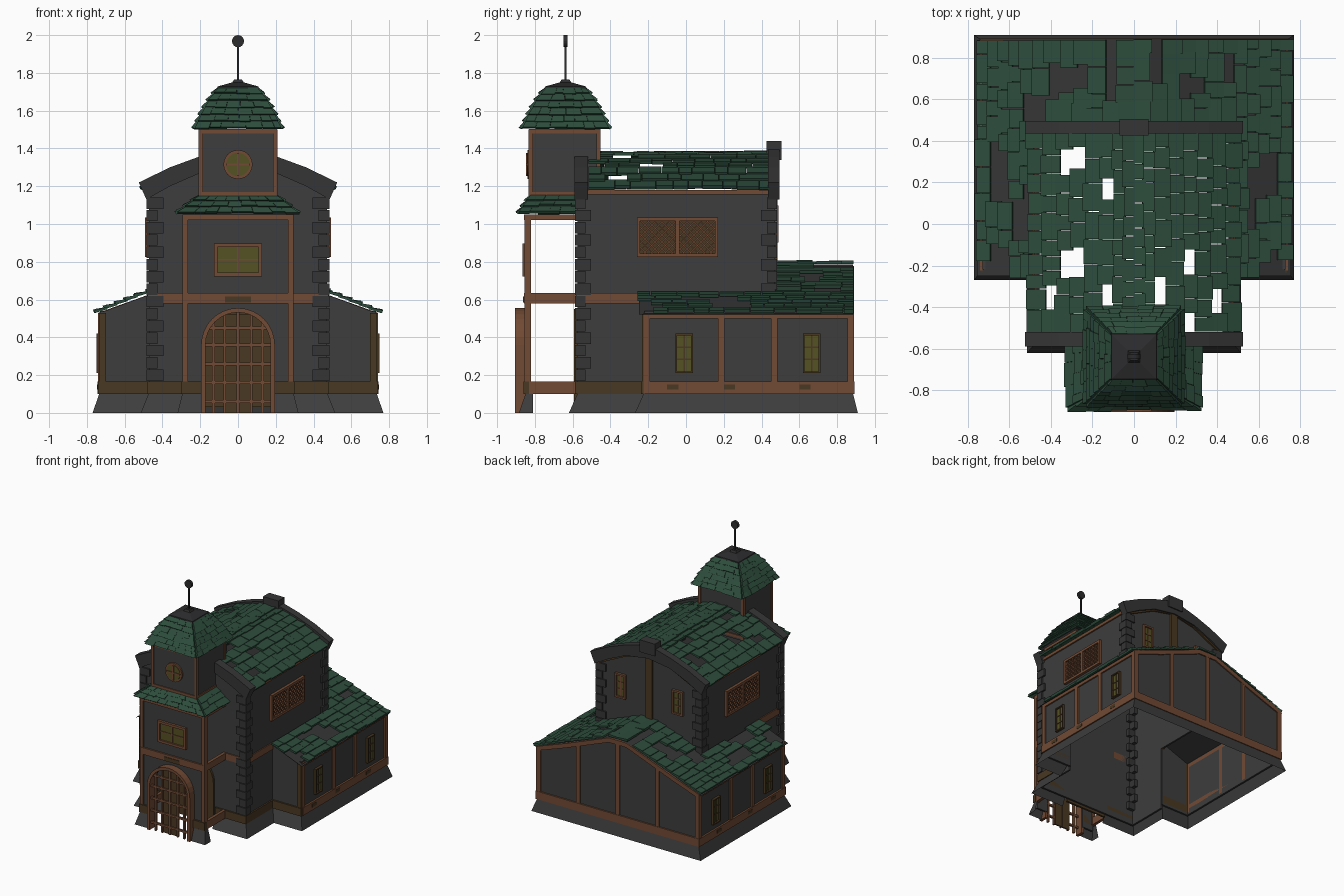
import bpy, math, random
from mathutils import Vector

if "Cube" in bpy.data.objects:
    bpy.data.objects.remove(bpy.data.objects["Cube"])

random.seed(4)

def material(name, r, g, b):
    m = bpy.data.materials.new(name)
    m.diffuse_color = (r, g, b, 1)
    m.use_nodes = True
    m.node_tree.nodes["Principled BSDF"].inputs["Base Color"].default_value = m.diffuse_color
    return m

WALL = material("grey_plaster", 0.047, 0.047, 0.047)
STONE = material("dark_stone", 0.036, 0.036, 0.036)
GREEN = material("green_tile", 0.026, 0.073, 0.045)
TIMBER = material("timber", 0.165, 0.068, 0.034)
DARK = material("dark_timber", 0.068, 0.040, 0.016)
GLASS = material("yellow_glass", 0.090, 0.082, 0.018)
METAL = material("black_metal", 0.025, 0.025, 0.027)

def mesh(name, mat, verts, faces, mirror=False):
    verts, faces = [tuple(v) for v in verts], [tuple(f) for f in faces]
    if mirror:
        n = len(verts)
        faces += [tuple(i + n for i in reversed(f)) for f in faces]
        verts += [(-x, y, z) for x, y, z in verts]
    me = bpy.data.meshes.new(name)
    me.from_pydata(verts, [], faces)
    me.materials.append(mat)
    ob = bpy.data.objects.new(name, me)
    bpy.context.collection.objects.link(ob)
    return ob

BOX = [(0, 1, 3, 2), (4, 6, 7, 5), (0, 4, 5, 1), (2, 3, 7, 6), (0, 2, 6, 4), (1, 5, 7, 3)]

def boxes(name, mat, items, mirror=False):
    """Items are x0, x1, y0, y1, z0, z1."""
    vs, fs = [], []
    for b in items:
        n = len(vs)
        vs += [(x, y, z) for x in b[:2] for y in b[2:4] for z in b[4:]]
        fs += [[i + n for i in f] for f in BOX]
    return mesh(name, mat, vs, fs, mirror)

def prism(name, mat, pts, y0, y1, mirror=False):
    """Outline in x, z extruded along y."""
    n = len(pts)
    vs = [(x, y0, z) for x, z in pts] + [(x, y1, z) for x, z in pts]
    fs = [tuple(range(n)), tuple(reversed(range(n, 2 * n)))]
    fs += [(i, i + n, (i + 1) % n + n, (i + 1) % n) for i in range(n)]
    return mesh(name, mat, vs, fs, mirror)

def loft(name, mat, rings, cy):
    """Square rings (half size, z) stacked around x = 0, y = cy."""
    vs = [(sx * h, cy + sy * h, z) for h, z in rings for sx, sy in ((-1, -1), (1, -1), (1, 1), (-1, 1))]
    fs = [(k * 4 + i, k * 4 + (i + 1) % 4, k * 4 + 4 + (i + 1) % 4, k * 4 + 4 + i)
          for k in range(len(rings) - 1) for i in range(4)]
    return mesh(name, mat, vs, fs + [tuple(range(len(vs) - 4, len(vs)))])

def on(face, p, u0, u1, z0, z1, d0, d1):
    """Box lying on a front, back or right wall plane p, from depth d0 to d1 outward."""
    if face == "front":
        return (u0, u1, p - d1, p - d0, z0, z1)
    if face == "back":
        return (u0, u1, p + d0, p + d1, z0, z1)
    return (p + d0, p + d1, u0, u1, z0, z1)

def window(name, face, p, u, z, w, h, t, frame, nu=2, nz=2, mirror=False):
    """Pane with a frame and glazing bars, half sizes w and h."""
    boxes(name + "_glass", GLASS, [on(face, p, u - w, u + w, z - h, z + h, 0, .006)], mirror)
    bars = [on(face, p, u - w - t, u + w + t, z + s * (h + t / 2) - t / 2, z + s * (h + t / 2) + t / 2, 0, .02) for s in (-1, 1)]
    bars += [on(face, p, u + s * (w + t / 2) - t / 2, u + s * (w + t / 2) + t / 2, z - h, z + h, 0, .02) for s in (-1, 1)]
    bars += [on(face, p, u - w + 2 * w * i / nu - .004, u - w + 2 * w * i / nu + .004, z - h, z + h, 0, .012) for i in range(1, nu)]
    bars += [on(face, p, u - w, u + w, z - h + 2 * h * i / nz - .004, z - h + 2 * h * i / nz + .004, 0, .011) for i in range(1, nz)]
    boxes(name + "_frame", frame, bars, mirror)

def shingles(name, quads, width, holes=()):
    """Each quad is bottom left, bottom right, top right, top left, rows."""
    vs, fs = [], []
    for bl, br, tr, tl, rows in quads:
        bl, br, tr, tl = map(Vector, (bl, br, tr, tl))
        n = (br - bl).cross(tl - bl).normalized()
        P = lambda s, t: bl.lerp(br, s).lerp(tl.lerp(tr, s), t)
        for r in range(rows):
            s, span = 0, width / max((br - bl).length, .01)
            while s < 1:
                e = s + span * random.uniform(.6, 1.3)
                e = 1 if e > 1 - span * .4 else e
                t0 = (r + random.uniform(-.14, .08)) / rows
                t1 = min((r + 1.2) / rows, 1.03)
                c, lift = P((s + e) / 2, (r + .5) / rows), random.uniform(.014, .022)
                if not any(abs(c.x - x) < a and abs(c.y - y) < b for x, y, a, b in holes):
                    k = len(vs)
                    g = s + .003
                    vs += [P(q, t) + n * d for q in (g, e) for t, lo, hi in ((t0, 0, lift), (t1, -.006, .006)) for d in (lo, hi)]
                    fs += [[i + k for i in f] for f in BOX]
                s = e
    return mesh(name, GREEN, vs, fs)

def slopes(profile, y0, y1, rows):
    """Roof quads on both sides of x = 0 down a list of (x, z) points."""
    out = []
    for (xa, za), (xb, zb) in zip(profile, profile[1:]):
        r = max(1, round(rows * (xa - xb)))
        out.append(((xa, y0, za), (xa, y1, za), (xb, y1, zb), (xb, y0, zb), r))
        out.append(((-xa, y1, za), (-xa, y0, za), (-xb, y0, zb), (-xb, y1, zb), r))
    return out

def hip(rings, rows, sides):
    """Hip roof quads between rectangles (x0, x1, y0, y1, z)."""
    c = lambda r: [(r[0], r[2], r[4]), (r[1], r[2], r[4]), (r[1], r[3], r[4]), (r[0], r[3], r[4])]
    return [(c(a)[i], c(a)[(i + 1) % 4], c(b)[(i + 1) % 4], c(b)[i], rows)
            for a, b in zip(rings, rings[1:]) for i in sides]

def both(pts):
    """Close a right-half outline by mirroring it."""
    return pts + [(-x, z) for x, z in reversed(pts) if x > 0]

# Flared stone plinth
def plinth(name, top, bottom):
    n = len(top)
    mesh(name, WALL, [(x, y, .1) for x, y in top] + [(x, y, 0) for x, y in bottom],
         [(i + n, i + n + 1, i + 1, i) for i in range(n - 1)], True)
plinth("house_plinth", [(.2, -.575), (.475, -.575), (.475, -.225), (.735, -.225), (.735, .885), (0, .885)],
       [(.2, -.62), (.515, -.62), (.515, -.27), (.77, -.27), (.77, .91), (0, .91)])
plinth("porch_plinth", [(.19, -.85), (.295, -.85), (.295, -.81)], [(.19, -.885), (.32, -.885), (.32, -.81)])

# Main hall walls
gable = [(.47, 1.16), (.36, 1.25), (.2, 1.32), (0, 1.37)]
prism("hall_front_wall", WALL, both([(.47, .05)] + gable), -.575, -.56)
prism("hall_back_wall", WALL, both([(.47, .6)] + gable), .455, .47)
boxes("hall_side_walls", WALL, [(.455, .47, -.57, -.22, .05, 1.18), (.455, .47, -.22, .47, .58, 1.18)], True)
cap = [(.485, 1.13), (.525, 1.22), (.36, 1.30), (.21, 1.355), (.065, 1.395), (.065, 1.44), (0, 1.44)]
under = [(0, 1.3), (.2, 1.27), (.36, 1.2)]
for nm, y0, y1 in (("front_parapet", -.59, -.52), ("back_parapet", .435, .495)):
    prism(nm, STONE, cap + under, y0, y1, True)
boxes("parapet_keystone", STONE, [(-.07, .07, .425, .505, 1.34, 1.44)])

# Corner quoins
quoins = []
for i in range(15):
    z, a, b = .17 + i * .065, (.09, .06)[i % 2], (.055, .085)[i % 2]
    quoins.append((.485 - a, .485, -.588, -.588 + b, z, z + .06))
    if z > .62:
        quoins.append((.485 - a, .485, .483 - b, .483, z, z + .06))
boxes("quoins", STONE, quoins, True)

# Hall timber bands and gable framing
boxes("hall_band", TIMBER, [(.27, .478, -.583, -.56, .58, .635), (.46, .478, -.58, -.2, .58, .635), (.46, .482, -.52, .44, 1.155, 1.18)], True)
boxes("hall_base_band", DARK, [(.2, .482, -.587, -.56, .1, .165), (.46, .482, -.587, -.22, .1, .165)], True)
boxes("back_gable_post", DARK, [(-.03, .03, .46, .485, .75, 1.36)])
prism("back_gable_rafters", DARK, [(.47, 1.13), (.47, 1.17), (.2, 1.3), (0, 1.34), (0, 1.3), (.2, 1.26)], .46, .482, True)
window("back_gable_window", "back", .47, .26, 1.0, .035, .085, .014, TIMBER, 2, 3, True)

# Diamond lattice casements on the hall sides
boxes("lattice_backing", DARK, [(.47, .474, -.25, .16, .835, 1.025)], True)
boxes("lattice_frame", TIMBER, [on("right", .47, a, b, c, d, 0, .022) for a, b, c, d in
      ((-.26, .17, .825, .845), (-.26, .17, 1.015, 1.035), (-.26, -.243, .84, 1.02), (.153, .17, .84, 1.02), (-.055, -.035, .84, 1.02))], True)
vs, fs = [], []
for u0 in (-.245, -.04):
    for sgn in (1, -1):
        for i in range(1, 11):
            k = -.2 + i * .036
            lo, hi = max(0, -k), min(.2, .175 - k)
            if hi - lo < .02:
                continue
            n = len(vs)
            for d in (.474, .484):
                for q, e in ((lo, -.005), (hi, -.005), (hi, .005), (lo, .005)):
                    vs.append((d, u0 + (q if sgn > 0 else .2 - q), .842 + q + k + e))
            fs += [[n + j for j in f] for f in ((0, 1, 2, 3), (7, 6, 5, 4), (0, 4, 5, 1), (3, 2, 6, 7))]
mesh("lattice_slats", TIMBER, vs, fs, True)

# Low wing wrapped around the back
boxes("wing_side_walls", WALL, [(.715, .73, -.22, .88, .08, .54)], True)
prism("wing_front_walls", WALL, [(.46, .08), (.73, .08), (.73, .53), (.46, .63)], -.225, -.21, True)
prism("wing_back_wall", WALL, both([(.73, .08), (.73, .53), (.47, .625), (.08, .775)]), .865, .88)
posts = [(.715, .742, y, y + .035, .1, .53) for y in (-.225, .17, .45, .855)]
boxes("wing_side_frame", TIMBER, posts + [(.715, .745, -.22, .892, .1, .165), (.715, .742, -.22, .88, .5, .53)], True)
boxes("wing_front_frame", DARK, [(.7, .735, -.234, -.21, .1, .53), (.47, .742, -.238, -.21, .1, .165)], True)
boxes("wing_back_frame", TIMBER, [(-.74, .74, .87, .892, .1, .165), (-.018, .018, .87, .889, .16, .77)] +
      [(s * x - .017, s * x + .017, .87, .889, .16, h) for s in (-1, 1) for x, h in ((.72, .53), (.36, .66))])
prism("wing_rafters", TIMBER, [(.74, .495), (.74, .53), (.47, .627), (.08, .777), (0, .777), (0, .74), (.08, .74), (.47, .59)], .87, .89, True)
for y in (-.01, .665):
    window("wing_window", "right", .73, y, .315, .037, .095, .009, DARK, 2, 3, True)
boxes("beam_stains", DARK, [(.745, .747, y, y + .06, .125, .15) for y in (-.1, .2, .6)], True)

# Wing roof: dark deck with worn tiles
line = [(.755, .53), (.49, .635), (.08, .788), (0, .795)]
deck = []
for y0, part in ((-.25, line[:2]), (.47, line[1:])):
    for (xa, za), (xb, zb) in zip(part, part[1:]):
        deck += [(xa, y0, za - .01), (xa, .885, za - .01), (xb, .885, zb - .01), (xb, y0, zb - .01)]
mesh("wing_roof_deck", STONE, deck, [range(i, i + 4) for i in range(0, len(deck), 4)], True)
worn = [(-.3, .68, .09, .06), (.27, .66, .08, .06), (.11, .75, .05, .1), (-.12, .72, .05, .12), (.43, .7, .05, .05), (-.5, .55, .05, .05),
        (-.65, .25, .04, .1), (.65, .2, .03, .1), (.58, .1, .04, .12), (-.55, .05, .04, .1), (.68, -.2, .09, .06), (-.68, -.2, .09, .06)]
shingles("wing_roof_tiles", slopes(line[:2], -.26, .888, 17) + slopes(line[1:], .47, .888, 15), .11, worn)

# Hall roof with missing tiles
gaps = [(x, y, .04, .05) for x, y in ((-.3, .3), (-.16, .14), (.15, .14), (-.3, -.18), (.28, -.2), (-.16, -.33),
        (.15, -.33), (.4, -.33), (-.42, -.33), (-.32, -.48), (.25, -.48))]
shingles("hall_roof_tiles", slopes([(.505, 1.185), (.3, 1.295), (.1, 1.362), (0, 1.372)], -.52, .44, 15), .11, gaps)

# Porch front with arched opening, sides left open
def arch(r, n=16):
    return [(r * math.cos(math.pi * i / n), .36 + r * math.sin(math.pi * i / n)) for i in range(n + 1)]
prism("porch_front_wall", WALL, [(-.28, .05), (-.28, 1.04), (.28, 1.04), (.28, .05), (.175, .05)] + arch(.175) + [(-.175, .05)], -.845, -.83)
prism("arch_frame", TIMBER, [(.195, 0)] + arch(.195) + [(-.195, 0), (-.172, 0)] + arch(.172)[::-1] + [(.172, 0)], -.905, -.835)
boxes("porch_posts", TIMBER, [(.265, .295, -.855, -.82, .1, 1.05)], True)
boxes("porch_beams", TIMBER, [(-.29, .29, -.858, -.83, .58, .635), (-.29, .29, -.858, -.82, 1.02, 1.05)])
boxes("porch_side_beams", TIMBER, [(.27, .295, -.85, -.57, z, z + h) for z, h in ((.1, .065), (.58, .055), (1.02, .03))], True)
boxes("porch_base_band", DARK, [(.19, .298, -.86, -.83, .1, .165)], True)
boxes("porch_beam_stain", DARK, [(-.07, .07, -.862, -.857, .585, .615)])
window("porch_window", "front", -.845, 0, .81, .108, .068, .02, TIMBER)

# Gate lattice and inner door
tall = lambda x: .36 + math.sqrt(.18 ** 2 - x * x)
boxes("gate_bars", TIMBER, [(x - .007, x + .007, -.89, -.87, 0, tall(x)) for x in (-.13, -.07, 0, .07, .13)] +
      [(-w, w, -.888, -.872, z - .008, z + .008) for z, w in ((.06, .175), (.16, .175), (.26, .175), (.36, .175), (.45, .155))])
boxes("gate_planks", DARK, [(-.068, -.002, -.878, -.866, 0, .52), (.002, .068, -.878, -.866, 0, .52)])
prism("inner_door", DARK, [(.19, .03)] + arch(.19) + [(-.19, .03)], -.592, -.575)

# Porch roof
base, top = (-.32, .32, -.885, -.57, 1.055), (-.2, .2, -.82, -.57, 1.15)
shingles("porch_roof_tiles", hip([base, top], 3, (0, 1, 3)), .09)

# Bell tower
boxes("tower_walls", WALL, [(-.2, .2, -.825, -.81, 1.13, 1.5), (-.2, .2, -.475, -.46, 1.13, 1.5),
                            (-.2, -.185, -.82, -.465, 1.13, 1.5), (.185, .2, -.82, -.465, 1.13, 1.5)])
boxes("tower_posts", TIMBER, [(.186, .208, -.833, -.811, 1.14, 1.5), (.186, .208, -.474, -.452, 1.14, 1.5)], True)
boxes("tower_beams", TIMBER, [(-.207, .207, y, y + .02, z, z + .022) for y in (-.832, -.473) for z in (1.148, 1.48)])
boxes("tower_side_beams", TIMBER, [(.187, .207, -.825, -.46, z, z + .022) for z in (1.148, 1.48)], True)
ring = lambda r, n=24: [(r * math.cos(math.tau * i / n), 1.315 + r * math.sin(math.tau * i / n)) for i in range(n)]
prism("round_window_frame", TIMBER, ring(.077), -.838, -.825)
prism("round_window_glass", GLASS, ring(.062), -.842, -.837)
boxes("round_window_bars", TIMBER, [(-.006, .006, -.848, -.84, 1.255, 1.375), (-.06, .06, -.848, -.84, 1.309, 1.321)])

# Tower roof, cap and finial
cy = -.638
tiers = [(.228, 1.505), (.196, 1.575), (.155, 1.65), (.1, 1.72)]
loft("tower_roof_deck", STONE, [(h - .01, z) for h, z in tiers], cy)
shingles("tower_roof_tiles", hip([(-h, h, cy - h, cy + h, z) for h, z in tiers], 2, range(4)), .075)
loft("tower_cap", METAL, [(.112, 1.715), (.108, 1.728), (.03, 1.75), (.02, 1.765)], cy)
boxes("finial_rod", METAL, [(-.006, .006, cy - .006, cy + .006, 1.75, 1.95)])
prism("finial_disc", METAL, [(.032 * math.cos(math.tau * i / 16), 1.968 + .032 * math.sin(math.tau * i / 16)) for i in range(16)], cy - .011, cy + .011)
